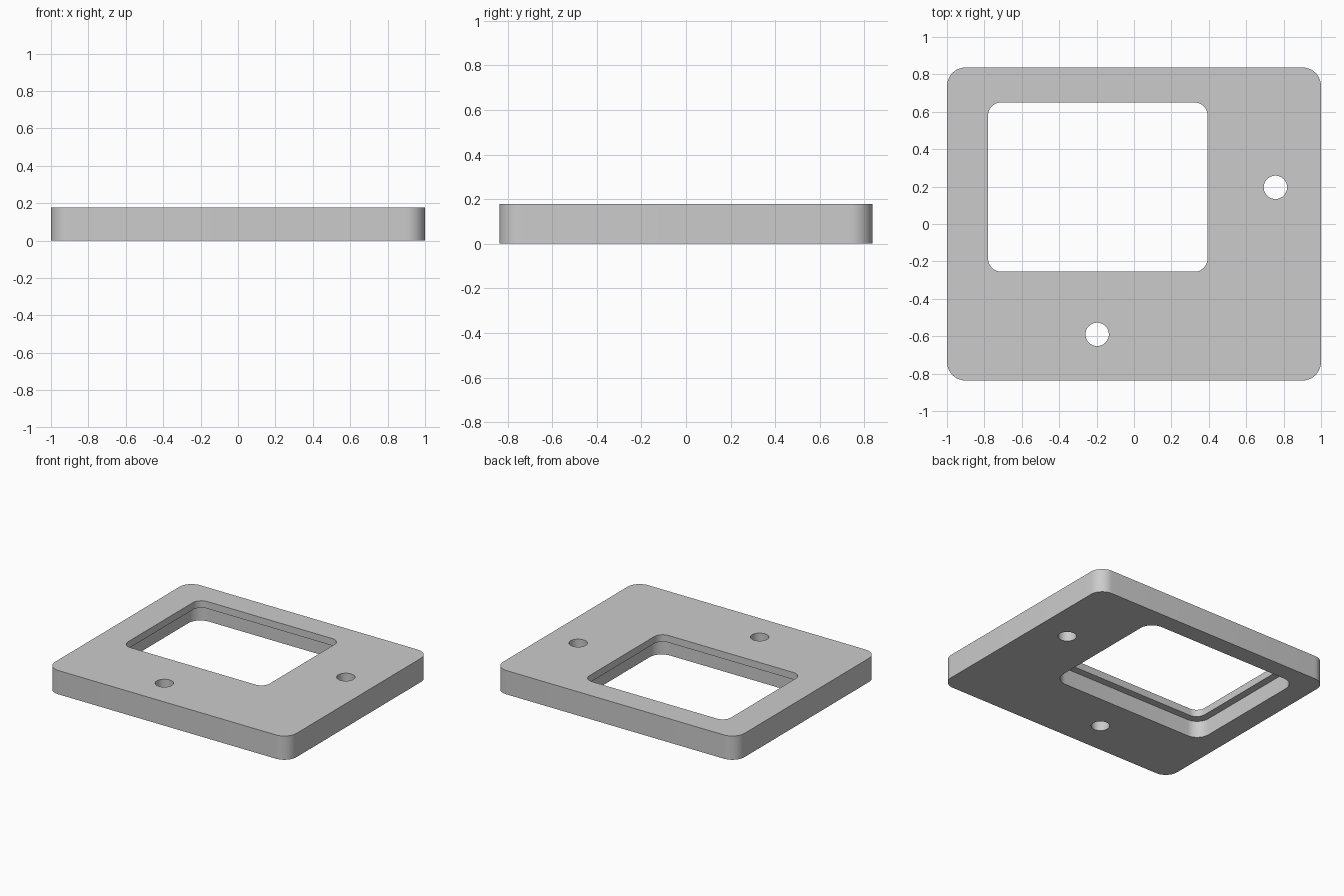
import bpy
import bmesh
from math import cos, sin, pi, radians

if "Cube" in bpy.data.objects:
    bpy.data.objects.remove(bpy.data.objects["Cube"])

HEIGHT = 0.178
LEDGE_Z = 0.125
LEDGE = 0.055

grey = bpy.data.materials.new("light_grey")
grey.use_nodes = True
colour = (0.6, 0.6, 0.6, 1)
grey.diffuse_color = colour
grey.node_tree.nodes["Principled BSDF"].inputs["Base Color"].default_value = colour


def rounded_prism(name, x0, x1, y0, y1, radius, z0, z1, steps=12):
    """Extruded rectangle with rounded corners; a full radius gives a cylinder."""
    centres = [(x1 - radius, y1 - radius), (x0 + radius, y1 - radius),
               (x0 + radius, y0 + radius), (x1 - radius, y0 + radius)]
    bm = bmesh.new()
    verts = []
    for corner, (cx, cy) in enumerate(centres):
        for i in range(steps + 1):
            a = (corner + i / steps) * pi / 2
            verts.append(bm.verts.new((cx + radius * cos(a), cy + radius * sin(a), z0)))
    bmesh.ops.remove_doubles(bm, verts=verts, dist=1e-5)
    face = bm.faces.new([v for v in verts if v.is_valid])
    top = bmesh.ops.extrude_face_region(bm, geom=[face])["geom"]
    bmesh.ops.translate(bm, vec=(0, 0, z1 - z0),
                        verts=[g for g in top if isinstance(g, bmesh.types.BMVert)])
    bmesh.ops.recalc_face_normals(bm, faces=bm.faces[:])
    mesh = bpy.data.meshes.new(name)
    bm.to_mesh(mesh)
    bm.free()
    mesh.materials.append(grey)
    obj = bpy.data.objects.new(name, mesh)
    bpy.context.collection.objects.link(obj)
    return obj


def cut(target, cutter):
    """Subtract the cutter from the target and discard it."""
    cutter.hide_render = True
    mod = target.modifiers.new("cut", 'BOOLEAN')
    mod.operation = 'DIFFERENCE'
    mod.solver = 'EXACT'
    mod.object = cutter
    bpy.context.view_layer.objects.active = target
    bpy.ops.object.modifier_apply(modifier=mod.name)
    bpy.data.objects.remove(cutter)


# Plate body
plate = rounded_prism("mounting_plate", -1, 1, -0.837, 0.837, 0.1, 0, HEIGHT)

# Window through the plate, with a wider recess underneath that leaves a ledge
x0, x1, y0, y1 = -0.78, 0.393, -0.255, 0.65
cut(plate, rounded_prism("window_cutter", x0, x1, y0, y1, 0.07, -0.1, HEIGHT + 0.1))
cut(plate, rounded_prism("recess_cutter", x0 - LEDGE, x1 + LEDGE,
                         y0 - LEDGE, y1 + LEDGE, 0.1, -0.1, LEDGE_Z))

# Screw holes
r = 0.0625
for hx, hy in [(0.756, 0.196), (-0.197, -0.59)]:
    cut(plate, rounded_prism("hole_cutter", hx - r, hx + r, hy - r, hy + r,
                             r, -0.1, HEIGHT + 0.1))

# Smooth round corners, crisp edges
bpy.ops.object.select_all(action='DESELECT')
plate.select_set(True)
bpy.context.view_layer.objects.active = plate
bpy.ops.object.shade_smooth_by_angle(angle=radians(30))
